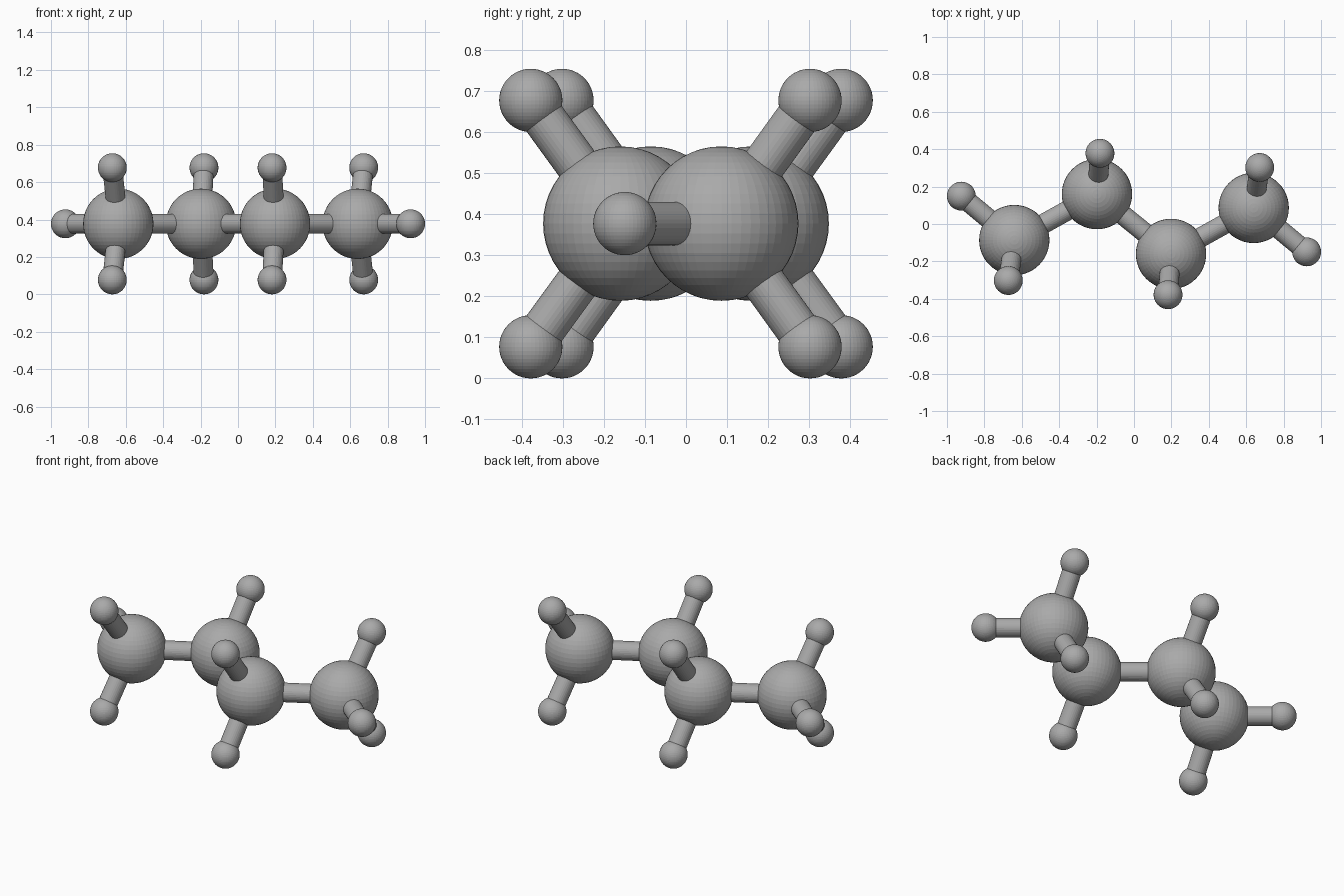
import bpy
from mathutils import Vector

if "Cube" in bpy.data.objects:
    bpy.data.objects.remove(bpy.data.objects["Cube"], do_unlink=True)

MID = 0.377          # height of the chain plane
BIG, SMALL, ROD = 0.188, 0.077, 0.053
RISE = 0.30          # vertical offset of the upper and lower small balls

grey = bpy.data.materials.new("grey")
grey.use_nodes = True
colour = (0.4, 0.4, 0.4, 1)
grey.diffuse_color = colour
grey.node_tree.nodes["Principled BSDF"].inputs["Base Color"].default_value = colour


def finish(name):
    ob = bpy.context.object
    ob.name = name
    ob.data.materials.append(grey)
    return ob


def ball(name, centre, radius):
    bpy.ops.mesh.primitive_uv_sphere_add(segments=48, ring_count=24,
                                         radius=radius, location=centre)
    return finish(name)


def rod(name, a, b):
    axis = b - a
    bpy.ops.mesh.primitive_cylinder_add(vertices=32, radius=ROD, depth=axis.length,
                                        location=(a + b) / 2)
    ob = finish(name)
    ob.rotation_euler = axis.to_track_quat('Z', 'Y').to_euler()
    return ob


def small_ball(name, parent, centre):
    ball(name + "_ball", centre, SMALL)
    rod(name + "_rod", parent, centre)


# The chain repeats when turned half way round the vertical axis
chain = []
for side, s in (("right", 1), ("left", -1)):
    outer = Vector((-0.64 * s, -0.086 * s, MID))
    inner = Vector((-0.198 * s, 0.16 * s, MID))
    ball(side + "_outer_ball", outer, BIG)
    ball(side + "_inner_ball", inner, BIG)
    rod(side + "_chain_rod", outer, inner)
    chain.append(inner)

    # Small balls: one at the end, and an upper and lower one on each big ball
    small_ball(side + "_end", outer, Vector((-0.923 * s, 0.149 * s, MID)))
    for level, up in (("upper", 1), ("lower", -1)):
        z = MID + RISE * up
        small_ball(f"{side}_outer_{level}", outer, Vector((-0.672 * s, -0.302 * s, z)))
        small_ball(f"{side}_inner_{level}", inner, Vector((-0.182 * s, 0.378 * s, z)))

rod("middle_chain_rod", *chain)
